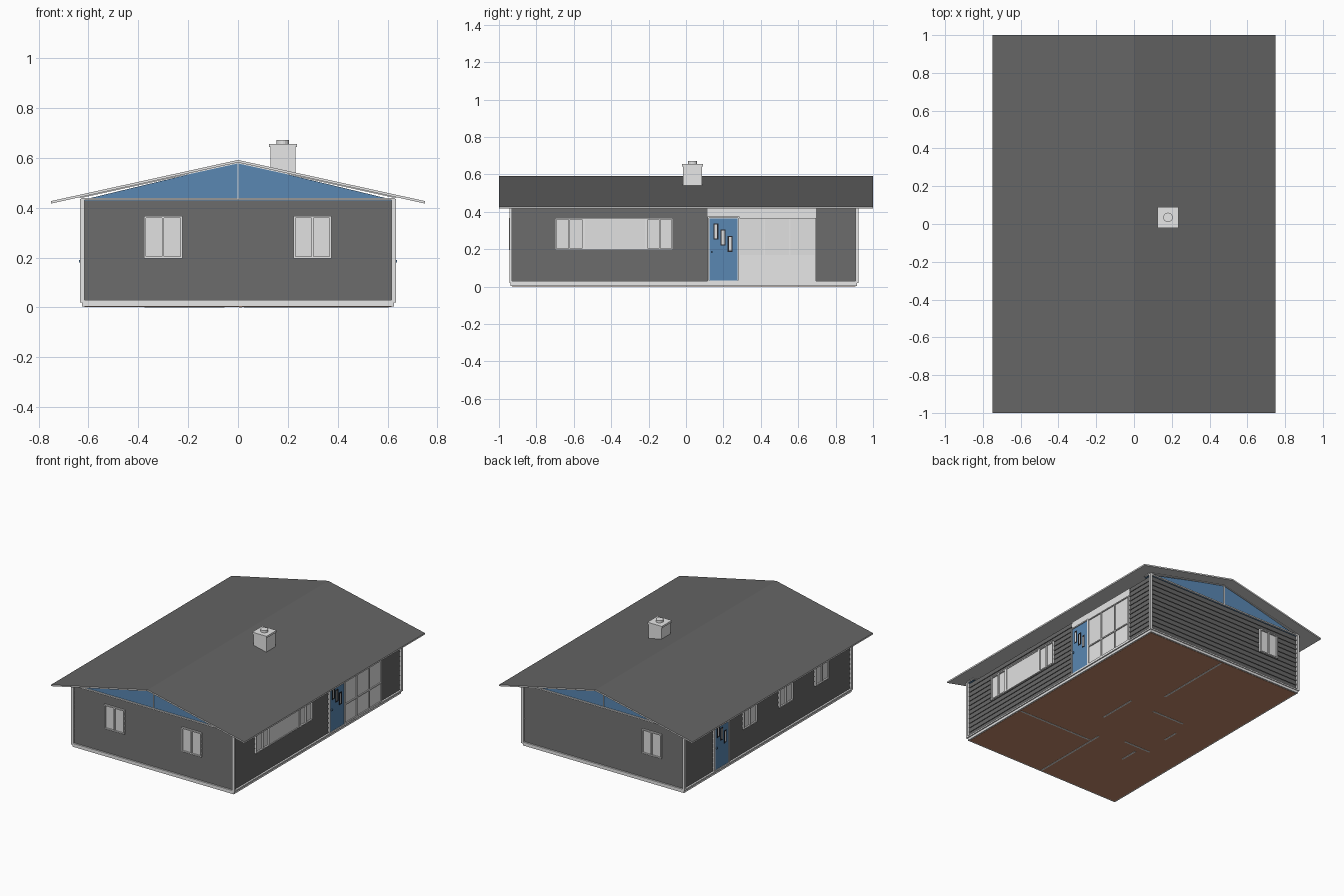
import bpy, bmesh
from mathutils import Vector

if "Cube" in bpy.data.objects:
    bpy.data.objects.remove(bpy.data.objects["Cube"], do_unlink=True)


def material(name, r, g, b):
    m = bpy.data.materials.new(name)
    m.use_nodes = True
    m.diffuse_color = (r, g, b, 1)
    m.node_tree.nodes["Principled BSDF"].inputs["Base Color"].default_value = (r, g, b, 1)
    return m


SIDING = material("charcoal siding", .135, .135, .135)
ROOF = material("dark roofing", .13, .13, .13)
SOFFIT = material("grey soffit", .58, .58, .58)
TRIM = material("pale trim", .80, .80, .80)
GLASS = material("pale glass", .75, .75, .75)
LOWGLASS = material("light lower panel", .90, .90, .90)
BLUE = material("blue paint", .10, .245, .45)
FLOOR = material("brown floor", .54, .25, .145)
DARK = material("slot frame black", .02, .02, .025)

CY = -.012          # middle of the walls along y
HX, HY = .625, .927  # half size of the foundation
EAVE, RIDGE = .427, .592
SLOPE = (RIDGE - EAVE) / .75


def finish(name, bm, *mats):
    bmesh.ops.recalc_face_normals(bm, faces=bm.faces)
    me = bpy.data.meshes.new(name)
    bm.to_mesh(me)
    bm.free()
    for m in mats:
        me.materials.append(m)
    ob = bpy.data.objects.new(name, me)
    bpy.context.collection.objects.link(ob)
    return ob


def box(name, mat, lo, hi):
    lo, hi = Vector(lo), Vector(hi)
    bm = bmesh.new()
    bmesh.ops.create_cube(bm, size=1)
    for v in bm.verts:
        v.co = (lo + hi) / 2 + v.co * (hi - lo)
    return finish(name, bm, mat)


def slab(name, mat, hx, hy, z0, z1):
    return box(name, mat, (-hx, CY - hy, z0), (hx, CY + hy, z1))


def prism(name, mats, points, y0, y1):
    """Extrude an x-z outline along y."""
    bm = bmesh.new()
    face = bm.faces.new([bm.verts.new((x, y0, z)) for x, z in points])
    new = bmesh.ops.extrude_face_region(bm, geom=[face])["geom"]
    for v in new:
        if isinstance(v, bmesh.types.BMVert):
            v.co.y = y1
    return finish(name, bm, *mats)


def panel(name, mat, side, u0, u1, z0, z1, depth):
    """Block on one wall: u runs along the wall, depth is measured outwards."""
    inner = -.02
    if side in ("right", "left"):
        s = 1 if side == "right" else -1
        xs = sorted((s * (HX + inner), s * (HX + depth)))
        return box(name, mat, (xs[0], u0, z0), (xs[1], u1, z1))
    s = 1 if side == "back" else -1
    ys = sorted((CY + s * (HY + inner), CY + s * (HY + depth)))
    return box(name, mat, (u0, ys[0], z0), (u1, ys[1], z1))


def frame(name, side, u0, u1, z0, z1, bars=(), w=.008, depth=.007, mat=TRIM):
    """Four border strips plus upright bars."""
    panel(name + "_sill", mat, side, u0, u1, z0, z0 + w, depth)
    panel(name + "_head", mat, side, u0, u1, z1 - w, z1, depth)
    for i, u in enumerate((u0 + w / 2, u1 - w / 2, *bars)):
        panel(f"{name}_upright_{i}", mat, side, u - w / 2, u + w / 2, z0, z1, depth)


def window(name, side, u0, u1, z0=.197, z1=.368, split=True):
    panel(name + "_glass", GLASS, side, u0, u1, z0, z1, -.003)
    frame(name, side, u0, u1, z0, z1, [(u0 + u1) / 2] if split else ())


def door(name, side, u0, u1, flip=1):
    panel(name, BLUE, side, u0, u1, .03, .365, .003)
    frame(name + "_frame", side, u0 - .01, u1 + .01, .025, .375)
    mid = (u0 + u1) / 2
    # three stepped slot windows
    for i in (-1, 0, 1):
        c, z = mid + flip * i * .038 - flip * .002, .262 - i * .033
        panel(f"{name}_slot_{i + 1}", GLASS, side, c - .010, c + .010, z - .04, z + .04, .004)
        frame(f"{name}_slot_frame_{i + 1}", side, c - .013, c + .013, z - .043, z + .043,
              w=.006, depth=.006, mat=DARK)
    k = mid - flip * .062
    panel(name + "_handle", BLUE, side, k - .005, k + .005, .18, .19, .012)


# Foundation, floor underside and the feet of the inner walls
slab("foundation", TRIM, HX, HY, .003, .022)
slab("floor_underside", FLOOR, HX - .010, HY - .010, .0015, .01)
T = .006
for i, (x0, x1, y0, y1) in enumerate((
        (.03, .60, -.42, -.42), (.01, .01, -.92, -.35), (.01, .01, .33, .89),
        (.145, .145, -.13, .14), (-.3, -.06, .13, .13), (-.3, -.3, -.47, -.35),
        (-.35, -.35, -.1, 0), (-.37, -.17, -.29, -.29))):
    box(f"inner_wall_foot_{i}", TRIM, (x0 - T, y0 - T, 0), (x1 + T, y1 + T, .004))

# Lapped siding: each board leans out towards its lower edge
bm = bmesh.new()
BOARDS, Z0, PITCH = 12, .028, .0334
rings = []
for i in range(BOARDS):
    for z, out in ((Z0 + i * PITCH, -.004), (Z0 + (i + 1) * PITCH, -.009)):
        x, y = HX + out, HY + out
        rings.append([bm.verts.new((a * x, CY + b * y, z))
                      for a, b in ((-1, -1), (1, -1), (1, 1), (-1, 1))])
for low, high in zip(rings, rings[1:]):
    for k in range(4):
        n = (k + 1) % 4
        bm.faces.new((low[k], low[n], high[n], high[k]))
bm.faces.new(rings[0])
bm.faces.new(rings[-1])
finish("siding", bm, SIDING)

# Base band and corner boards
slab("base_band", TRIM, HX + .008, HY + .006, .02, .030)
for sx in (-1, 1):
    for sy in (-1, 1):
        xs = sorted((sx * (HX - .009), sx * (HX + .008)))
        ys = sorted((CY + sy * (HY - .009), CY + sy * (HY + .006)))
        box("corner_board", TRIM, (xs[0], ys[0], .022), (xs[1], ys[1], .436))

# Gables with pale rails, rake strips and a centre strip
for side, s in (("front", -1), ("back", 1)):
    y_in, y_out = CY + s * (HY - .06), CY + s * (HY - .004)
    prism(side + "_gable", [BLUE], [(-.63, .43), (.63, .43), (0, .582)], y_in, y_out)
    panel(side + "_gable_rail", TRIM, side, -.63, .63, .431, .440, .004)
    panel(side + "_gable_strip", TRIM, side, -.003, .003, .435, .580, .001)
    for sx in (-1, 1):
        zt, ze = RIDGE - .010, RIDGE - .010 - SLOPE * .633
        prism(side + "_rake_strip", [TRIM],
              [(0, zt), (sx * .633, ze), (sx * .633, ze - .004), (0, zt - .004)],
              y_in, CY + s * (HY + .002))

# Roof slab with pale edges and a grey underside
TH = .010
roof = prism("roof", [ROOF, TRIM, SOFFIT],
             [(-.75, EAVE), (0, RIDGE), (.75, EAVE), (.75, EAVE - TH),
              (0, RIDGE - TH), (-.75, EAVE - TH)], -1, 1)
for p in roof.data.polygons:
    p.material_index = 0 if p.normal.z > .5 else 2 if p.normal.z < -.5 else 1

# Chimney with cap and round pot
CX, CHY = .18, .035
for name, h, z0, z1 in (("chimney", .050, .50, .645), ("chimney_cap", .056, .643, .656)):
    box(name, TRIM, (CX - h, CHY - h, z0), (CX + h, CHY + h, z1))
bm = bmesh.new()
bmesh.ops.create_cone(bm, cap_ends=True, segments=16, radius1=.025, radius2=.025, depth=.02)
bmesh.ops.translate(bm, verts=bm.verts, vec=(CX, CHY, .662))
finish("chimney_pot", bm, TRIM)

# Front and back windows
window("front_right_window", "front", -.378, -.222)
window("front_left_window", "front", .222, .375)
window("back_window", "back", -.45, -.30)

# Entrance side: three-part window, door and tall glazing
window("wide_window_front_sash", "right", -.70, -.548)
panel("wide_window_centre", GLASS, "right", -.548, -.212, .197, .368, .003)
frame("wide_window_centre_frame", "right", -.548, -.212, .197, .368)
window("wide_window_rear_sash", "right", -.212, -.07)
panel("entry_surround", TRIM, "right", .115, .695, .03, .425, -.002)
door("entry_door", "right", .125, .275)
for i in range(3):
    u = .287 + i * .135
    panel(f"upper_pane_{i}", GLASS, "right", u, u + .13, .165, .362, .000)
    panel(f"lower_pane_{i}", LOWGLASS, "right", u, u + .13, .035, .165, .000)
frame("glazing", "right", .283, .695, .03, .368, bars=(.419, .554), w=.007)
panel("glazing_rail", TRIM, "right", .283, .695, .161, .169, .007)

# Opposite side: three evenly spaced windows and a second door
for i, name in enumerate(("front", "middle", "rear")):
    c = -.61 + i * .397
    window(f"left_{name}_window", "left", c - .075, c + .075)
door("side_door", "left", .425, .575, flip=-1)
